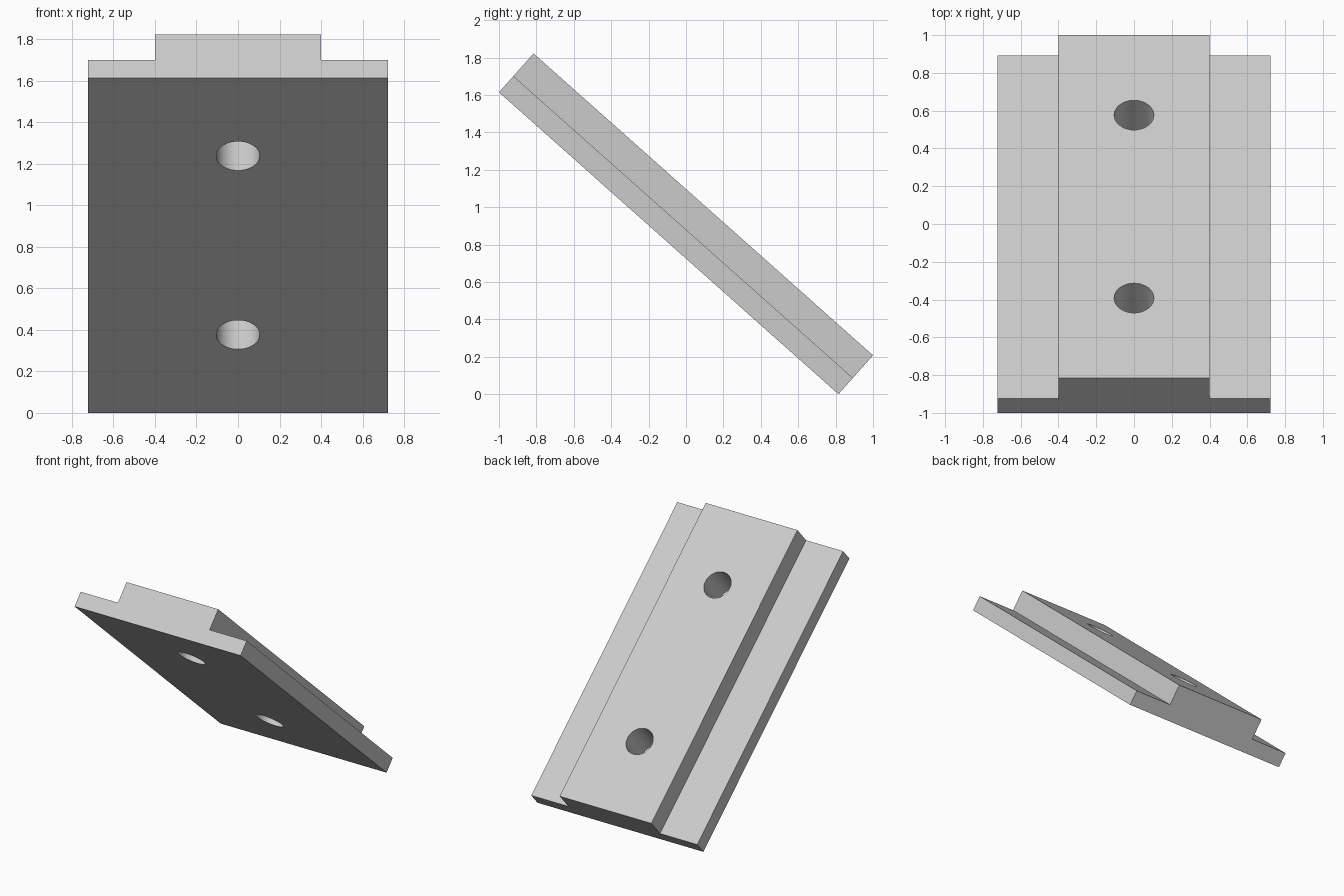
import bpy, bmesh, math
from mathutils import Matrix, Vector

cube = bpy.data.objects.get("Cube")
if cube:
    bpy.data.objects.remove(cube, do_unlink=True)

LENGTH, FLANGE, THICK = 2.429, 0.116, 0.278
HALF_WIDTH, HALF_RIB = 0.722, 0.399
HOLE_RADIUS, HOLE_OFFSET = 0.105, 0.648

grey = bpy.data.materials.new("light grey")
grey.use_nodes = True
colour = (0.6, 0.6, 0.6, 1)
grey.diffuse_color = colour
grey.node_tree.nodes["Principled BSDF"].inputs["Base Color"].default_value = colour


def add_object(name, bm):
    bmesh.ops.recalc_face_normals(bm, faces=bm.faces)
    mesh = bpy.data.meshes.new(name)
    bm.to_mesh(mesh)
    bm.free()
    mesh.materials.append(grey)
    obj = bpy.data.objects.new(name, mesh)
    bpy.context.collection.objects.link(obj)
    return obj


# Stepped plate: T-shaped section extruded along its length
half = [(HALF_WIDTH, 0), (HALF_WIDTH, FLANGE), (HALF_RIB, FLANGE), (HALF_RIB, THICK)]
section = half + [(-x, z) for x, z in reversed(half)]
bm = bmesh.new()
end = bm.faces.new([bm.verts.new((x, -LENGTH / 2, z)) for x, z in section])
side = bmesh.ops.extrude_face_region(bm, geom=[end])
moved = [v for v in side["geom"] if isinstance(v, bmesh.types.BMVert)]
bmesh.ops.translate(bm, verts=moved, vec=(0, LENGTH, 0))
plate = add_object("stepped_plate", bm)

# Two round through holes on the centre line
bm = bmesh.new()
for sign in (-1, 1):
    bmesh.ops.create_cone(bm, cap_ends=True, segments=48, radius1=HOLE_RADIUS,
                          radius2=HOLE_RADIUS, depth=1,
                          matrix=Matrix.Translation((0, sign * HOLE_OFFSET, THICK / 2)))
cutter = add_object("hole_cutter", bm)
cut = plate.modifiers.new("holes", 'BOOLEAN')
cut.object = cutter
cut.solver = 'EXACT'
bpy.context.view_layer.objects.active = plate
plate.select_set(True)
bpy.ops.object.modifier_apply(modifier=cut.name)
bpy.data.objects.remove(cutter, do_unlink=True)

# Tilt the plate, centre it and stand it on the ground
tilt = Matrix.Rotation(-math.atan2(1.614, 1.815), 4, 'X')
plate.data.transform(tilt)
points = [v.co for v in plate.data.vertices]
low = Vector([min(p[i] for p in points) for i in range(3)])
high = Vector([max(p[i] for p in points) for i in range(3)])
middle = (low + high) / 2
plate.data.transform(Matrix.Translation((-middle.x, -middle.y, -low.z)))
bpy.ops.object.shade_smooth_by_angle(angle=math.radians(30))
